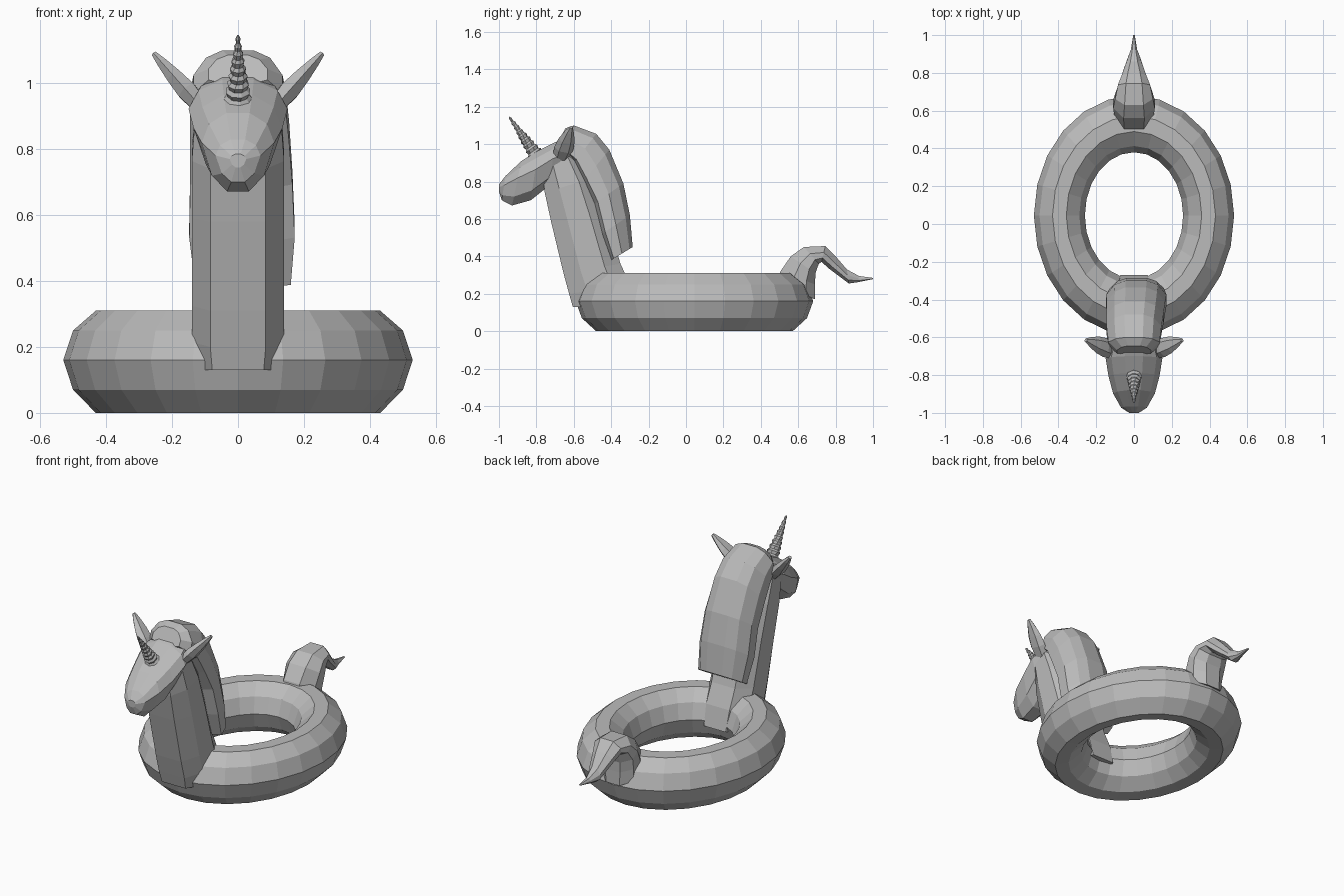
import bpy
import bmesh
from math import sin, cos, pi, tau
from mathutils import Vector

cube = bpy.data.objects.get("Cube")
if cube:
    bpy.data.objects.remove(cube, do_unlink=True)

GREY = (0.5, 0.5, 0.5, 1)
vinyl = bpy.data.materials.new("plain_grey")
vinyl.use_nodes = True
vinyl.diffuse_color = GREY
vinyl.node_tree.nodes["Principled BSDF"].inputs["Base Color"].default_value = GREY


def skin(name, rings, closed=False):
    """Join rings of points into one flat-shaded surface."""
    bm = bmesh.new()
    loops = [[bm.verts.new(p) for p in ring] for ring in rings]
    n = len(loops[0])
    pairs = list(zip(loops, loops[1:]))
    if closed:
        pairs.append((loops[-1], loops[0]))
    else:
        bm.faces.new(loops[0])
        bm.faces.new(loops[-1])
    for a, b in pairs:
        for i in range(n):
            j = (i + 1) % n
            bm.faces.new((a[i], a[j], b[j], b[i]))
    bmesh.ops.recalc_face_normals(bm, faces=bm.faces)
    mesh = bpy.data.meshes.new(name)
    bm.to_mesh(mesh)
    bm.free()
    mesh.materials.append(vinyl)
    obj = bpy.data.objects.new(name, mesh)
    bpy.context.collection.objects.link(obj)
    return obj


def loft(name, half_profile, stations):
    """Station: lower (y, z), upper (y, z), half width, x shift."""
    outline = half_profile + [(-u, v) for u, v in reversed(half_profile)]
    rings = []
    for y0, z0, y1, z1, w, x in stations:
        rings.append([(x + u * w, y0 + (y1 - y0) * v, z0 + (z1 - z0) * v)
                      for u, v in outline])
    return skin(name, rings)


def spike(name, base, tip, side, stations, sides):
    """Station: distance along, half width on side, half thickness, twist."""
    base, tip = Vector(base), Vector(tip)
    axis = tip - base
    s = Vector(side)
    s = (s - axis * (s.dot(axis) / axis.length_squared)).normalized()
    t = axis.normalized().cross(s)
    rings = []
    for d, w, h, twist in stations:
        angles = [tau * i / sides + twist for i in range(sides)]
        rings.append([base + axis * d + s * w * cos(a) + t * h * sin(a)
                      for a in angles])
    return skin(name, rings)


# Oval swim ring
outer = [(1, .16), (.78, .25), (.27, .31)]
section = outer + [(-u, z) for u, z in reversed(outer)]
section += [(-.78, .07), (-.27, .01), (.27, .0), (.78, .07)]
rings = []
for i in range(24):
    a = tau * i / 24
    rings.append([((.395 + .135 * u) * cos(a),
                   .045 + (.485 + .15 * u) * sin(a), z) for u, z in section])
skin("swim_ring", rings, closed=True)

# Neck, leaning forward from the ring
loft("neck", [(.6, 0), (1, .3), (1, .72), (.55, 1)], [
    (-.605, .13, -.27, .13, .13, 0),
    (-.625, .2, -.30, .25, .14, 0),
    (-.655, .31, -.35, .36, .14, 0),
    (-.72, .58, -.43, .62, .14, 0),
    (-.755, .74, -.5, .82, .14, 0),
    (-.77, .87, -.58, .96, .13, 0),
])

# Head, from the poll to the muzzle
loft("head", [(.3, 0), (.72, .2), (1, .62), (.8, .86), (.32, 1)], [
    (-.58, .82, -.60, 1.05, .12, 0),
    (-.73, .78, -.70, 1.01, .15, 0),
    (-.83, .70, -.79, .965, .135, 0),
    (-.93, .672, -.88, .91, .11, 0),
    (-.985, .70, -.965, .83, .068, 0),
    (-1.0, .745, -1.0, .785, .025, 0),
])

# Mane, draped down the back of the neck
loft("mane", [(.55, 0), (1, .12), (1, .5), (.72, .85), (.35, 1)], [
    (-.69, 1.0, -.645, 1.085, .09, 0),
    (-.65, .95, -.60, 1.10, .135, 0),
    (-.60, .90, -.48, 1.055, .145, 0),
    (-.55, .80, -.41, .97, .15, .005),
    (-.49, .68, -.335, .79, .155, .01),
    (-.45, .52, -.30, .62, .16, .012),
    (-.40, .38, -.285, .45, .145, .015),
])

# Tail, arching up and flicking out to a point
loft("tail", [(.45, 0), (1, .25), (1, .6), (.5, 1)], [
    (.69, .17, .49, .26, .10, 0),
    (.69, .25, .505, .32, .105, 0),
    (.692, .31, .56, .40, .11, 0),
    (.71, .36, .63, .45, .10, 0),
    (.725, .37, .745, .455, .085, 0),
    (.77, .33, .80, .40, .065, 0),
    (.87, .255, .86, .33, .038, 0),
    (.92, .262, .925, .295, .017, 0),
    (1.0, .278, 1.0, .285, .004, 0),
])

# Ribbed horn: each rib steps in under the next
ribs = []
count = 9
for i in range(count):
    r = .04 * (1 - i / count) + .003
    ribs += [(i / count, r * .84, r * .84, i * .2),
             ((i + .6) / count, r, r, i * .2 + .1)]
ribs.append((1, .003, .003, count * .2))
spike("horn", (0, -.80, .94), (0, -.945, 1.145), (1, 0, 0), ribs, 8)

# Ears, a mirrored pair of slim leaves
leaf = [(0, .04, .025, 0), (.35, .052, .034, 0), (.6, .045, .027, 0),
        (.85, .026, .017, 0), (1, .01, .009, 0)]
for label, s in (("left", 1), ("right", -1)):
    spike(label + "_ear", (s * .10, -.675, .915), (s * .255, -.615, 1.09),
          (0, 1, 0), leaf, 6)
